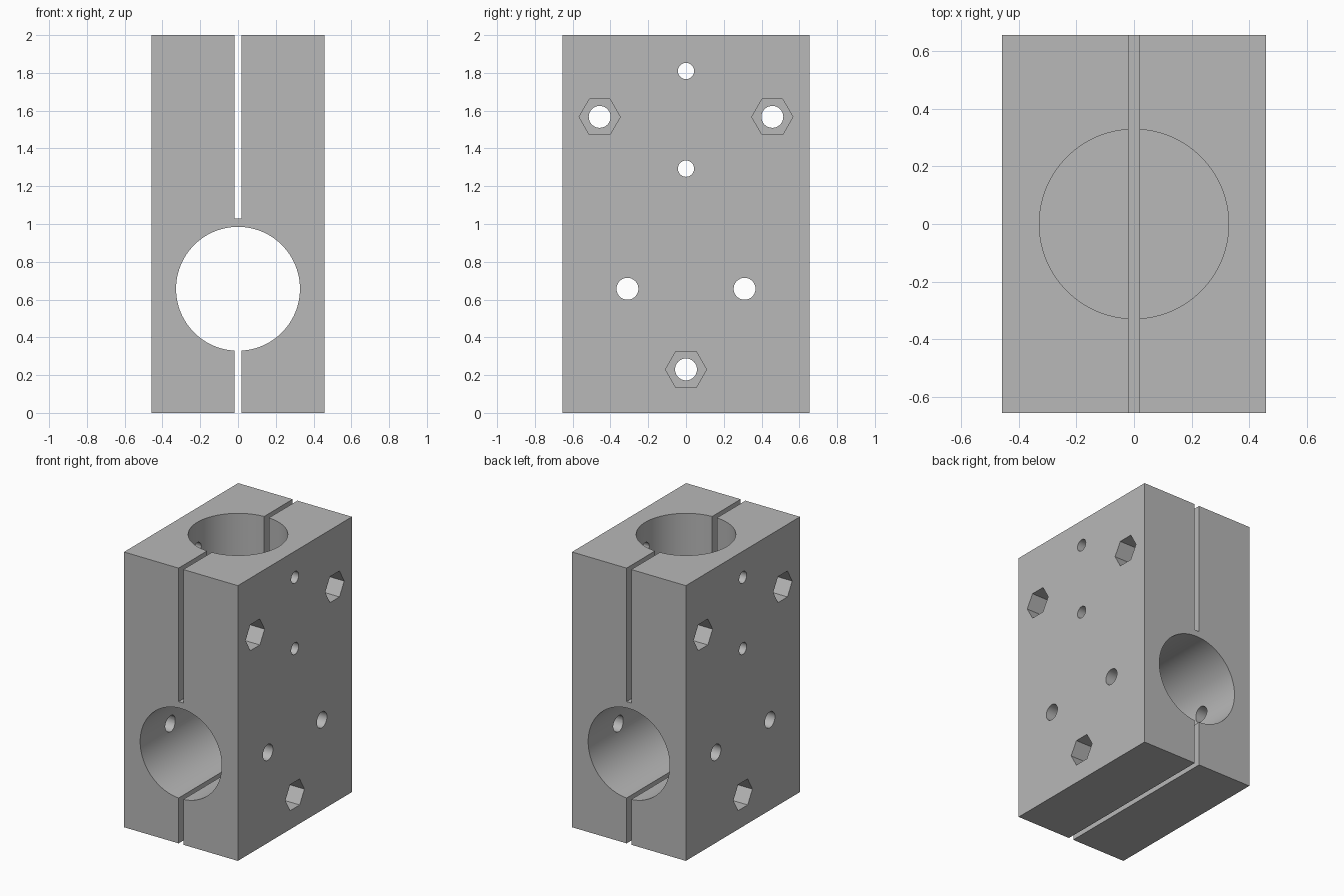
import bpy
import math
from mathutils import Matrix

cube = bpy.data.objects.get("Cube")
if cube:
    bpy.data.objects.remove(cube, do_unlink=True)

W, D, H = 0.915, 1.31, 2.0      # block size
BORE_R = 0.328                  # both shaft bores
SLOT = 0.038                    # clamping slot width
BOLT_R, SCREW_R = 0.058, 0.043
HEX_R, HEX_DEPTH = 0.109, 0.17  # nut pockets

grey = bpy.data.materials.new("machined_grey")
grey.use_nodes = True
colour = (0.48, 0.48, 0.48, 1.0)
grey.diffuse_color = colour
grey.node_tree.nodes["Principled BSDF"].inputs["Base Color"].default_value = colour


def box(name, size, loc):
    bpy.ops.mesh.primitive_cube_add(size=1, location=loc)
    ob = bpy.context.object
    ob.name = name
    ob.data.transform(Matrix.Diagonal((*size, 1.0)))
    return ob


def rod(name, radius, length, loc, axis, sides=32):
    bpy.ops.mesh.primitive_cylinder_add(vertices=sides, radius=radius, depth=length, location=loc)
    ob = bpy.context.object
    ob.name = name
    if axis == 'X':
        ob.data.transform(Matrix.Rotation(math.pi / 2, 4, 'Y'))
    elif axis == 'Y':
        ob.data.transform(Matrix.Rotation(math.pi / 2, 4, 'X'))
    return ob


block = box("clamp_block", (W, D, H), (0, 0, H / 2))
block.data.materials.append(grey)

# Cross bore, blind upright bore, and the two clamping slots
SLOT_END, BORE_END, CROSS_Z = 1.03, 1.09, 0.657
cutters = [
    rod("cross_bore", BORE_R, D + 0.2, (0, 0, CROSS_Z), 'Y', 96),
    rod("upright_bore", BORE_R, 1.0, (0, 0, BORE_END + 0.5), 'Z', 96),
    box("upper_slot", (SLOT, D + 0.3, 1.2), (0, 0, SLOT_END + 0.6)),
    box("lower_slot", (SLOT, D + 0.3, 0.7), (0, 0, 0.15)),
]

# Clamp bolts with a hexagonal pocket at each end
for y, z in ((-0.457, 1.567), (0.457, 1.567), (0, 0.23)):
    cutters.append(rod("bolt_hole", BOLT_R, W + 0.2, (0, y, z), 'X'))
    for side in (-1, 1):
        x = side * (W / 2 - HEX_DEPTH + 0.2)
        cutters.append(rod("nut_pocket", HEX_R, 0.4, (x, y, z), 'X', 6))

# Plain through holes into the bores
for y, z, r in ((-0.31, CROSS_Z, BOLT_R), (0.31, CROSS_Z, BOLT_R),
                (0, 1.293, SCREW_R), (0, 1.81, SCREW_R)):
    cutters.append(rod("screw_hole", r, W + 0.2, (0, y, z), 'X'))

# Cut everything out of the block
bpy.ops.object.select_all(action='DESELECT')
block.select_set(True)
bpy.context.view_layer.objects.active = block
for cutter in cutters:
    cutter.hide_render = True
    mod = block.modifiers.new(cutter.name, 'BOOLEAN')
    mod.operation = 'DIFFERENCE'
    mod.solver = 'EXACT'
    mod.object = cutter
    bpy.ops.object.modifier_apply(modifier=mod.name)
    bpy.data.objects.remove(cutter, do_unlink=True)

bpy.ops.object.shade_smooth_by_angle(angle=math.radians(30))
